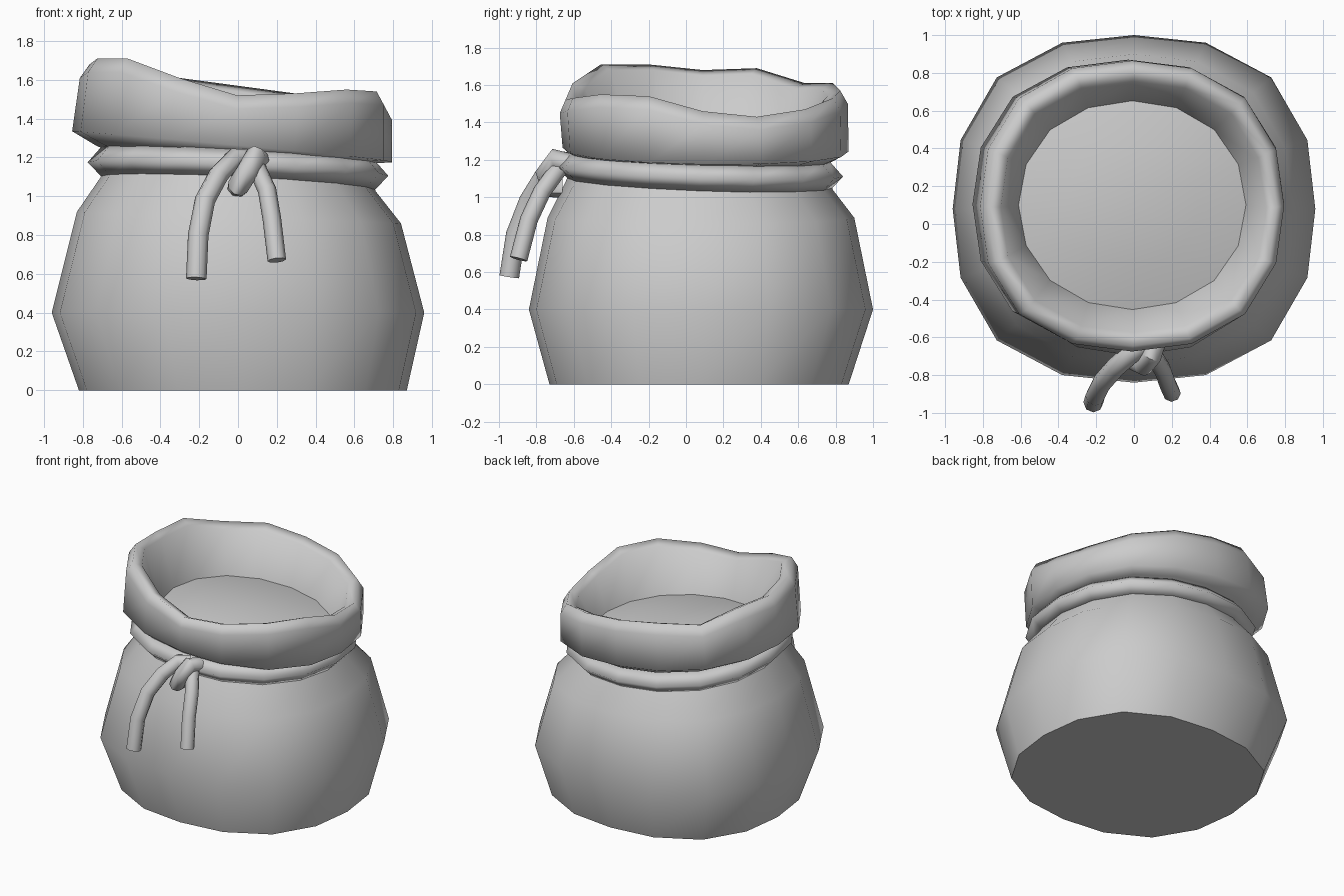
import bpy, bmesh, math
from mathutils import Vector

if "Cube" in bpy.data.objects:
    bpy.data.objects.remove(bpy.data.objects["Cube"])

N = 16
ANG = [2 * math.pi * k / N for k in range(N)]


def finish(ob, angle=50):
    bpy.ops.object.select_all(action='DESELECT')
    ob.select_set(True)
    bpy.context.view_layer.objects.active = ob
    bpy.ops.object.shade_smooth_by_angle(angle=math.radians(angle))


def ring(cx, cy, rx, ry, z, tx=0.0, ty=0.0, rim=None, sq=0.05):
    """One 16-gon loop; tx/ty tilt it, rim adds per-corner heights, sq swells the diagonals."""
    pts = []
    for k, a in enumerate(ANG):
        s = 1 + sq * math.sin(2 * a) ** 2
        pts.append(Vector((cx + rx * s * math.cos(a), cy + ry * s * math.sin(a),
                           z + tx * math.cos(a) + ty * math.sin(a) + (rim[k] if rim else 0))))
    return pts


def loft(name, loops, cap_bottom=False, apex=None, closed=False, angle=50):
    bm = bmesh.new()
    vs = [[bm.verts.new(p) for p in l] for l in loops]
    pairs = list(zip(vs, vs[1:])) + ([(vs[-1], vs[0])] if closed else [])
    for a, b in pairs:
        for k in range(N):
            j = (k + 1) % N
            bm.faces.new((a[k], a[j], b[j], b[k]))
    if cap_bottom:
        bm.faces.new(vs[0][::-1])
    if apex:
        top = bm.verts.new(apex)
        for k in range(N):
            bm.faces.new((vs[-1][k], vs[-1][(k + 1) % N], top))
    me = bpy.data.meshes.new(name)
    bm.to_mesh(me)
    bm.free()
    ob = bpy.data.objects.new(name, me)
    bpy.context.collection.objects.link(ob)
    finish(ob, angle)
    return ob


def cord(name, pts, radius):
    cu = bpy.data.curves.new(name, 'CURVE')
    cu.dimensions = '3D'
    cu.bevel_depth = radius
    cu.bevel_resolution = 2
    cu.use_fill_caps = True
    sp = cu.splines.new('POLY')
    sp.points.add(len(pts) - 1)
    for p, q in zip(sp.points, pts):
        p.co = (*q, 1)
    ob = bpy.data.objects.new(name, cu)
    bpy.context.collection.objects.link(ob)
    bpy.ops.object.select_all(action='DESELECT')
    ob.select_set(True)
    bpy.context.view_layer.objects.active = ob
    bpy.ops.object.convert(target='MESH')
    finish(bpy.context.view_layer.objects.active)


# Bulging sack body, gathered at the neck
loft("sack_body", [
    ring(0.025, 0.07, 0.845, 0.80, 0, sq=0.06),
    ring(0.0, 0.08, 0.96, 0.92, 0.40, sq=0.07),
    ring(0.005, 0.08, 0.835, 0.82, 0.89, -0.03, sq=0.06),
    ring(0.0, 0.07, 0.71, 0.715, 1.06, -0.035, -0.02, sq=0.03),
    ring(0.0, 0.08, 0.66, 0.66, 1.20, -0.035, -0.03, sq=0.02),
], cap_bottom=True)

# Tie cord wrapped round the neck
loft("neck_cord", [
    ring(0.0, 0.07, r, r - 0.005, 1.14 + dz, -0.035, -0.03, sq=0.03)
    for r, dz in ((0.64, 0.0), (0.70, -0.078), (0.775, 0.0), (0.70, 0.085))
], closed=True, angle=180)

# Floppy folded cuff with an uneven rim
top = [1.46, 1.43, 1.47, 1.53, 1.57, 1.61, 1.61, 1.69,
       1.68, 1.71, 1.71, 1.61, 1.52, 1.53, 1.55, 1.54]
loft("rolled_cuff", [
    ring(0.0, 0.09, 0.63, 0.63, 1.18, -0.04, -0.02, sq=0.02),
    ring(-0.01, 0.09, 0.72, 0.71, 1.215, -0.045, -0.015, sq=0.03),
    ring(-0.03, 0.105, 0.825, 0.765, 1.255, -0.08, -0.01),
    ring(-0.01, 0.095, 0.805, 0.77, -0.07, rim=top),
    ring(-0.005, 0.09, 0.76, 0.735, 0.0, rim=top),
    ring(-0.005, 0.09, 0.70, 0.665, -0.03, rim=top),
    ring(-0.01, 0.10, 0.60, 0.55, 1.24, -0.05, 0.0, sq=0.02),
], angle=180)

# Gently domed contents closing the mouth
loft("sack_contents", [
    ring(-0.01, 0.10, 0.61, 0.56, 1.245, -0.05, sq=0.02),
    ring(-0.01, 0.10, 0.35, 0.32, 1.30, -0.03, sq=0.02),
], apex=(-0.01, 0.10, 1.32))

# Knot and two hanging cord ends
cord("cord_end_left", [(0.05, -0.64, 1.19), (-0.02, -0.69, 1.195), (-0.10, -0.76, 1.11),
                       (-0.17, -0.84, 0.98), (-0.205, -0.91, 0.80), (-0.215, -0.945, 0.575)], 0.053)
cord("cord_end_right", [(0.04, -0.64, 1.18), (0.10, -0.69, 1.14), (0.15, -0.77, 1.03),
                        (0.175, -0.84, 0.88), (0.20, -0.895, 0.67)], 0.048)
cord("knot", [(0.11, -0.63, 1.18), (0.09, -0.70, 1.205), (0.05, -0.75, 1.13),
              (0.0, -0.73, 1.05), (0.0, -0.66, 1.05)], 0.056)
